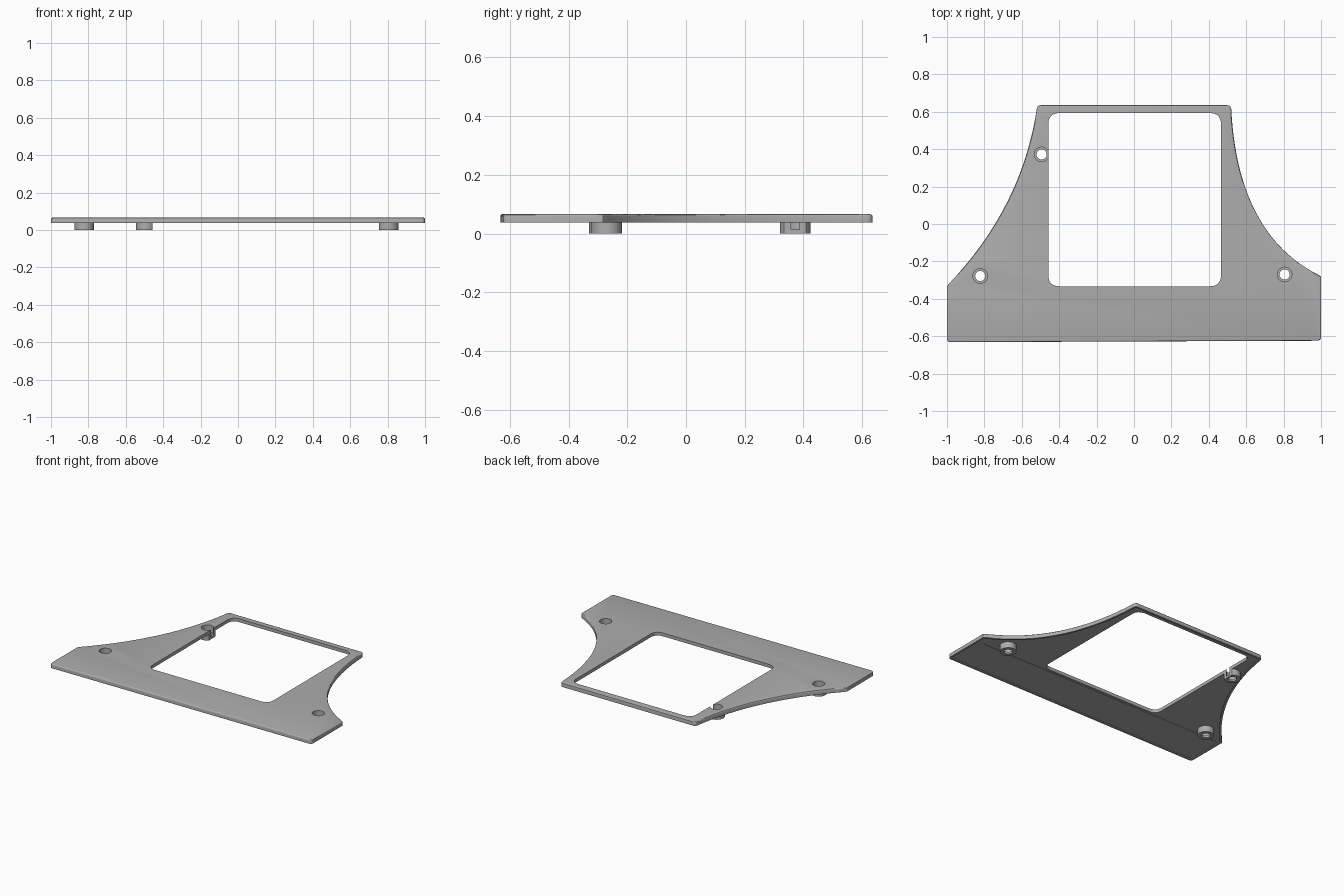
import bpy, bmesh, math
from mathutils import Vector

if "Cube" in bpy.data.objects:
    bpy.data.objects.remove(bpy.data.objects["Cube"])

BOTTOM, TOP = 0.037, 0.066

grey = bpy.data.materials.new("plain_grey")
grey.use_nodes = True
grey.diffuse_color = (0.42, 0.42, 0.42, 1)
grey.node_tree.nodes["Principled BSDF"].inputs["Base Color"].default_value = (0.42, 0.42, 0.42, 1)


def bezier(a, c, b, n=28):
    """Points along a quadratic curve from a to b."""
    a, c, b = Vector(a), Vector(c), Vector(b)
    return [a * (1 - t) ** 2 + c * 2 * t * (1 - t) + b * t * t
            for t in (i / n for i in range(n + 1))]


def rounded(corners, r, n=6):
    """Closed outline with each corner rounded off."""
    pts = []
    for i, p in enumerate(corners):
        p = Vector(p)
        before, after = Vector(corners[i - 1]), Vector(corners[(i + 1) % len(corners)])
        pts += bezier(p + (before - p).normalized() * r, p, p + (after - p).normalized() * r, n)
    return pts


def inset(pts, d):
    """Move a counter-clockwise outline inwards by d."""
    out = []
    for i, p in enumerate(pts):
        t = (pts[(i + 1) % len(pts)] - pts[i - 1]).normalized()
        out.append(p + Vector((-t.y, t.x)) * d)
    return out


def circle(x, y, r, n=40):
    return [Vector((x + r * math.cos(2 * math.pi * i / n), y + r * math.sin(2 * math.pi * i / n)))
            for i in range(n)]


def prism(name, pts, z0, z1, bevel=0):
    bm = bmesh.new()
    face = bm.faces.new([bm.verts.new((p.x, p.y, z0)) for p in pts])
    new = bmesh.ops.extrude_face_region(bm, geom=[face])["geom"]
    bmesh.ops.translate(bm, vec=(0, 0, z1 - z0),
                        verts=[v for v in new if isinstance(v, bmesh.types.BMVert)])
    bmesh.ops.recalc_face_normals(bm, faces=bm.faces)
    if bevel:
        rim = [e for e in bm.edges if all(v.co.z > z1 - 1e-5 for v in e.verts)]
        bmesh.ops.bevel(bm, geom=rim, offset=bevel, segments=3, profile=0.5, affect='EDGES')
    mesh = bpy.data.meshes.new(name)
    bm.to_mesh(mesh)
    bm.free()
    mesh.materials.append(grey)
    ob = bpy.data.objects.new(name, mesh)
    bpy.context.collection.objects.link(ob)
    return ob


def combine(target, tool, operation):
    """Apply a boolean and discard the tool."""
    mod = target.modifiers.new("cut", 'BOOLEAN')
    mod.operation, mod.object, mod.solver = operation, tool, 'EXACT'
    bpy.context.view_layer.update()
    graph = bpy.context.evaluated_depsgraph_get()
    mesh = bpy.data.meshes.new_from_object(target.evaluated_get(graph))
    target.modifiers.clear()
    target.data = mesh
    bpy.data.objects.remove(tool)


# Plate outline: straight front and back, a curved sweep on each side
front = rounded([(-1, -0.33), (-1, -0.632), (1, -0.624), (1, -0.28)], 0.022)
right_curve = bezier((0.52, 0.615), (0.554, -0.057), (0.99, -0.274))[::-1]
left_curve = bezier((-0.52, 0.615), (-0.60, 0.09), (-0.99, -0.32))
back = bezier((0.52, 0.615), (0.517, 0.635), (0.50, 0.635), 6)[1:] \
    + bezier((-0.50, 0.635), (-0.517, 0.635), (-0.52, 0.615), 6)[:-1]
# Keep the front corners only, so the curves run straight into the ends
outline = [Vector((-1, -0.335))] + front[7:21] + [Vector((1, -0.282))] + right_curve + back + left_curve
plate = prism("plate", outline, BOTTOM, TOP, 0.007)

# Shallow hollow under the plate, with a fine seam across it
combine(plate, prism("hollow", inset(outline, 0.014), 0.02, BOTTOM + 0.006), 'DIFFERENCE')
seam = rounded([(-0.97, -0.353), (0.94, -0.353), (0.94, -0.347), (-0.97, -0.347)], 0.001, 2)
combine(plate, prism("seam", seam, 0.02, BOTTOM + 0.009), 'DIFFERENCE')

# Round mounting bosses with stepped screw holes
bosses = [(-0.822, -0.278), (0.805, -0.27), (-0.494, 0.372)]
for x, y in bosses:
    combine(plate, prism("boss", circle(x, y, 0.052), 0, BOTTOM + 0.013), 'UNION')
    combine(plate, prism("screw_recess", circle(x, y, 0.039), 0.014, 0.1), 'DIFFERENCE')
    combine(plate, prism("screw_hole", circle(x, y, 0.027), -0.1, 0.03), 'DIFFERENCE')

# Large window, which also trims the back boss
window = rounded([(-0.458, -0.333), (0.465, -0.333), (0.465, 0.593), (-0.458, 0.593)], 0.06, 8)
combine(plate, prism("window", window, -0.1, 0.2), 'DIFFERENCE')

bpy.context.view_layer.objects.active = plate
plate.select_set(True)
bpy.ops.object.shade_smooth_by_angle(angle=math.radians(30))
